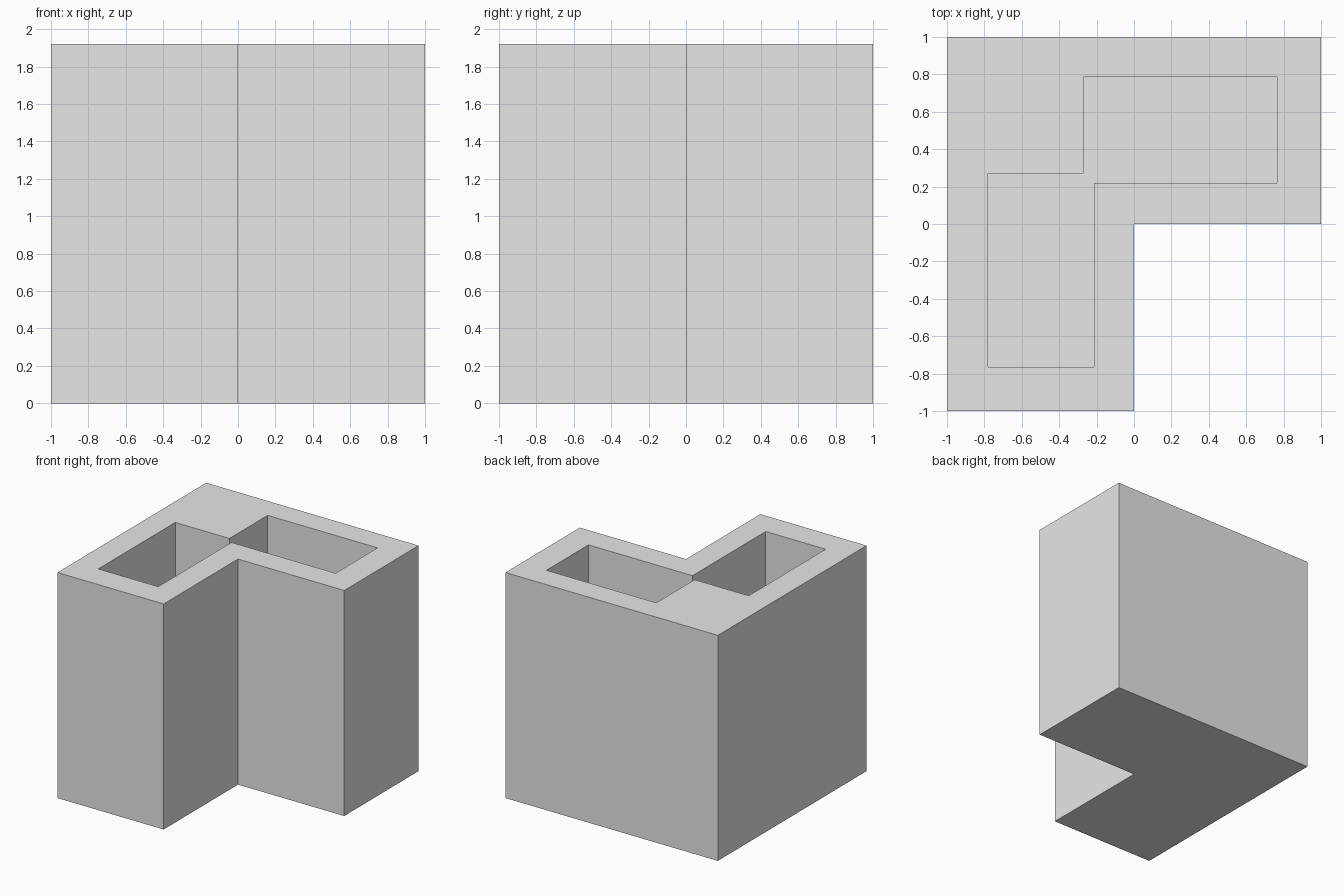
import bpy, bmesh

if "Cube" in bpy.data.objects:
    bpy.data.objects.remove(bpy.data.objects["Cube"])

HEIGHT, FLOOR = 1.92, 0.22

grey = bpy.data.materials.new("light grey")
grey.diffuse_color = (0.8, 0.8, 0.8, 1)
grey.use_nodes = True
grey.node_tree.nodes["Principled BSDF"].inputs["Base Color"].default_value = grey.diffuse_color

# L-shaped outline and the matching pocket outline, corner for corner
outer = [(-1, -1), (0, -1), (0, 0), (1, 0), (1, 1), (-1, 1)]
pocket = [(-0.78, -0.765), (-0.215, -0.765), (-0.215, 0.22), (0.765, 0.22),
          (0.765, 0.785), (-0.27, 0.785), (-0.27, 0.27), (-0.78, 0.27)]

bm = bmesh.new()


def ring(points, z):
    return [bm.verts.new((x, y, z)) for x, y in points]


def walls(low, high):
    for i in range(len(low)):
        j = (i + 1) % len(low)
        bm.faces.new((low[i], low[j], high[j], high[i]))


# Outer walls and base
base, top = ring(outer, 0), ring(outer, HEIGHT)
walls(base, top)
bm.faces.new(base[::-1])

# Pocket walls and floor
floor, rim = ring(pocket, FLOOR), ring(pocket, HEIGHT)
walls(rim, floor)
bm.faces.new(floor)

# Flat rim between the two outlines
for i in range(4):
    bm.faces.new((top[i], top[i + 1], rim[i + 1], rim[i]))
bm.faces.new((top[4], top[5], rim[6], rim[5], rim[4]))
bm.faces.new((top[5], top[0], rim[0], rim[7], rim[6]))
bmesh.ops.recalc_face_normals(bm, faces=bm.faces)

mesh = bpy.data.meshes.new("corner_planter")
bm.to_mesh(mesh)
bm.free()
mesh.materials.append(grey)
planter = bpy.data.objects.new("corner_planter", mesh)
bpy.context.collection.objects.link(planter)
